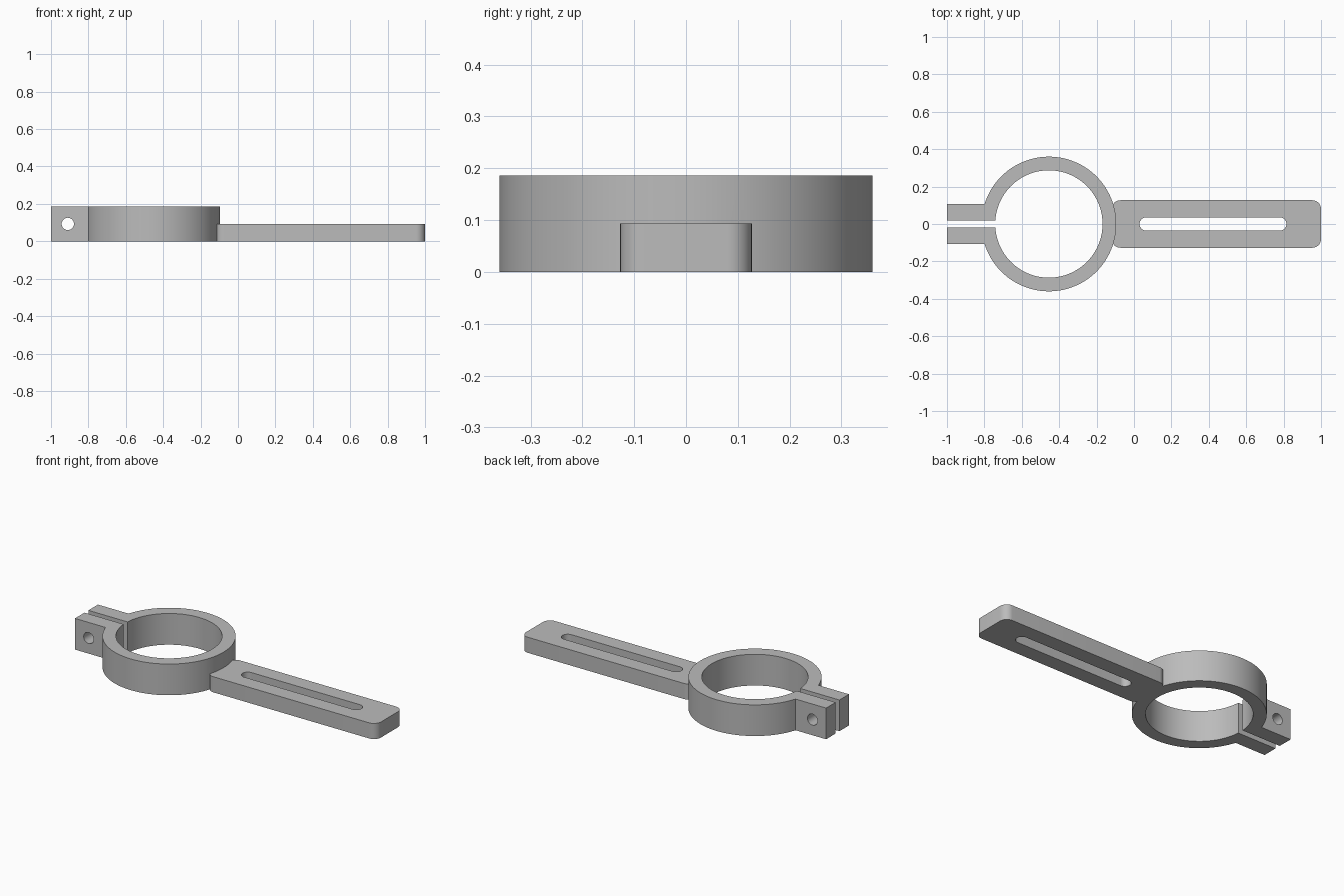
import bpy
import bmesh
from math import sin, cos, pi, asin, sqrt
from mathutils import Vector

cube = bpy.data.objects.get("Cube")
if cube:
    bpy.data.objects.remove(cube, do_unlink=True)

RING_X, R_OUT, R_IN, HEIGHT = -0.455, 0.36, 0.287, 0.186
LUG_END, LUG_Y, SLIT_Y = -1.0, 0.108, 0.018
ARM_START, ARM_END, ARM_Y, ARM_H, CORNER = -0.12, 1.0, 0.127, 0.093, 0.047

grey = bpy.data.materials.new("plain_grey")
grey.use_nodes = True
colour = (0.5, 0.5, 0.5, 1)
grey.diffuse_color = colour
grey.node_tree.nodes["Principled BSDF"].inputs["Base Color"].default_value = colour


def arc(cx, cy, r, a0, a1, n):
    return [(cx + r * cos(a0 + (a1 - a0) * i / n),
             cy + r * sin(a0 + (a1 - a0) * i / n)) for i in range(n + 1)]


def rounded_rect(x0, x1, y, r, n=12):
    pts = []
    for k, (cx, cy) in enumerate([(x1 - r, y - r), (x0 + r, y - r),
                                  (x0 + r, r - y), (x1 - r, r - y)]):
        pts += arc(cx, cy, r, k * pi / 2, (k + 1) * pi / 2, n)
    return pts


def prism(name, outline, z0, z1):
    bm = bmesh.new()
    face = bm.faces.new([bm.verts.new((x, y, z0)) for x, y in outline])
    side = bmesh.ops.extrude_face_region(bm, geom=[face])
    top = [v for v in side["geom"] if isinstance(v, bmesh.types.BMVert)]
    bmesh.ops.translate(bm, vec=Vector((0, 0, z1 - z0)), verts=top)
    bmesh.ops.remove_doubles(bm, verts=bm.verts, dist=1e-5)
    bmesh.ops.recalc_face_normals(bm, faces=bm.faces)
    mesh = bpy.data.meshes.new(name)
    bm.to_mesh(mesh)
    bm.free()
    mesh.materials.append(grey)
    obj = bpy.data.objects.new(name, mesh)
    bpy.context.collection.objects.link(obj)
    return obj


def combine(target, other, operation):
    mod = target.modifiers.new(operation.title(), "BOOLEAN")
    mod.operation, mod.solver, mod.object = operation, "EXACT", other
    bpy.context.view_layer.objects.active = target
    bpy.ops.object.modifier_apply(modifier=mod.name)
    bpy.data.objects.remove(other, do_unlink=True)


# Split ring with two clamping lugs, drawn as one outline
a_out, a_in = asin(LUG_Y / R_OUT), asin(SLIT_Y / R_IN)
outline = arc(RING_X, 0, R_OUT, -pi + a_out, pi - a_out, 96)
outline += [(LUG_END, LUG_Y), (LUG_END, SLIT_Y)]
outline += arc(RING_X, 0, R_IN, pi - a_in, -pi + a_in, 96)
outline += [(LUG_END, -SLIT_Y), (LUG_END, -LUG_Y)]
clamp = prism("clamp_bracket", outline, 0, HEIGHT)

# Bolt hole across both lugs
hole = prism("bolt_hole_cutter", arc(0, 0, 0.033, 0, 2 * pi, 32)[:-1], -0.3, 0.3)
hole.rotation_euler.x = pi / 2
hole.location = (-0.91, 0, HEIGHT / 2)
hole.hide_render = True
bpy.context.view_layer.update()
combine(clamp, hole, "DIFFERENCE")

# Flat mounting arm with an adjustment slot
arm = prism("mounting_arm", rounded_rect(ARM_START, ARM_END, ARM_Y, CORNER), 0, ARM_H)
slot = prism("slot_cutter", rounded_rect(0.03, 0.815, 0.035, 0.0349), -0.1, 0.3)
slot.hide_render = True
combine(arm, slot, "DIFFERENCE")
combine(clamp, arm, "UNION")

# Smooth curved walls, crisp edges
bpy.ops.object.select_all(action="DESELECT")
clamp.select_set(True)
bpy.context.view_layer.objects.active = clamp
bpy.ops.object.shade_smooth_by_angle(angle=pi / 6)
